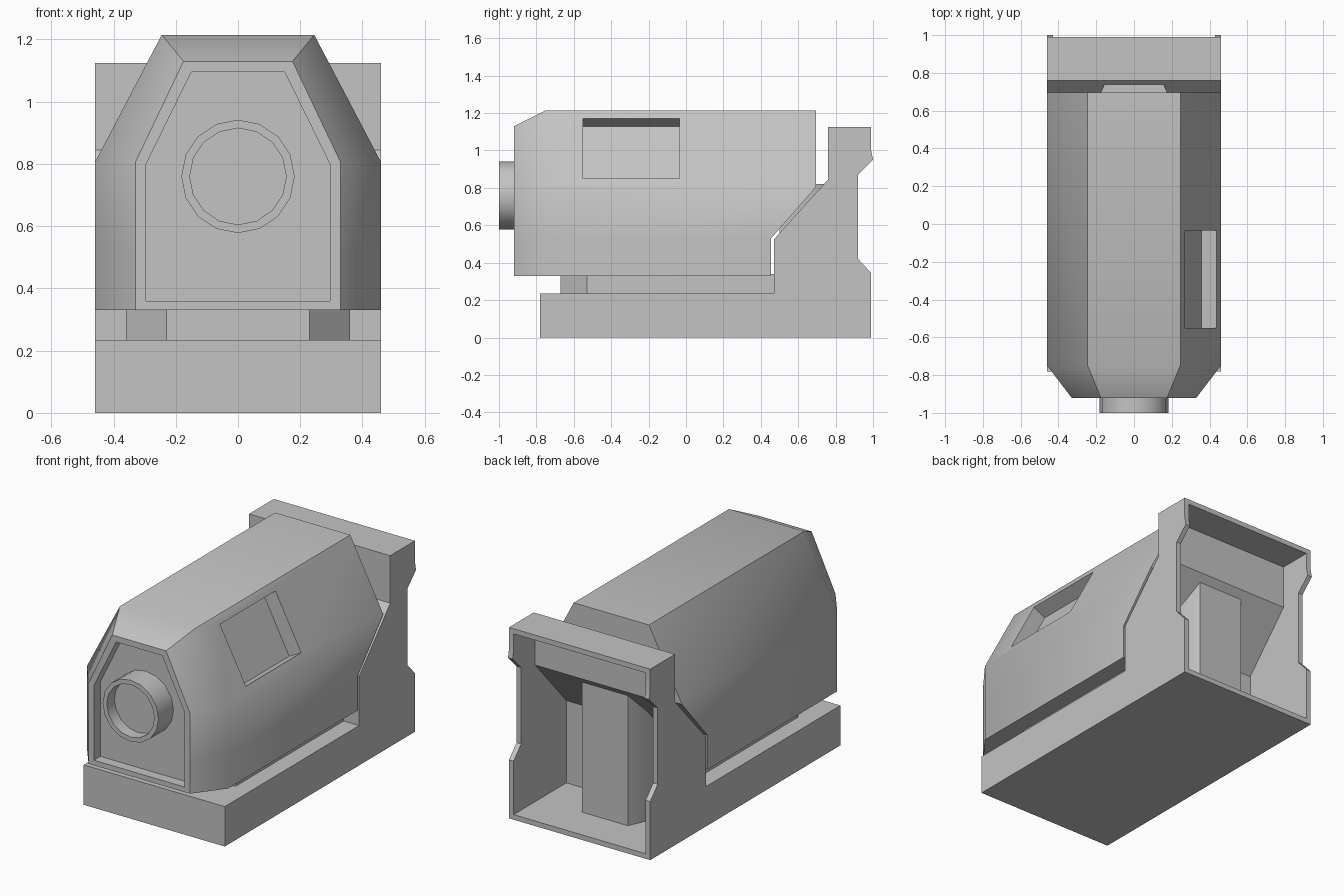
import bpy, bmesh, math
from mathutils import Vector

cube = bpy.data.objects.get("Cube")
if cube:
    bpy.data.objects.remove(cube, do_unlink=True)

grey = bpy.data.materials.new("plain_grey")
grey.use_nodes = True
grey.diffuse_color = (0.55, 0.55, 0.55, 1)
grey.node_tree.nodes["Principled BSDF"].inputs["Base Color"].default_value = grey.diffuse_color


def finish(name, bm):
    bmesh.ops.recalc_face_normals(bm, faces=bm.faces)
    mesh = bpy.data.meshes.new(name)
    bm.to_mesh(mesh)
    bm.free()
    mesh.materials.append(grey)
    obj = bpy.data.objects.new(name, mesh)
    bpy.context.collection.objects.link(obj)
    return obj


def prism(name, points, axis, low, high):
    """Extrude a 2D outline along one axis; the outline uses the other two in order."""
    bm = bmesh.new()
    verts = []
    for a, b in points:
        co = [a, b]
        co.insert("xyz".index(axis), low)
        verts.append(bm.verts.new(co))
    face = bm.faces.new(verts)
    moved = bmesh.ops.extrude_face_region(bm, geom=[face])["geom"]
    step = Vector([high - low if c == axis else 0 for c in "xyz"])
    bmesh.ops.translate(bm, vec=step, verts=[g for g in moved if isinstance(g, bmesh.types.BMVert)])
    return finish(name, bm)


def mirrored(half):
    return half + [(-a, b) for a, b in reversed(half)]


def activate(obj):
    bpy.ops.object.select_all(action="DESELECT")
    obj.select_set(True)
    bpy.context.view_layer.objects.active = obj


def cut(obj, cutter):
    mod = obj.modifiers.new("cut", "BOOLEAN")
    mod.operation = "DIFFERENCE"
    mod.solver = "EXACT"
    mod.object = cutter
    activate(obj)
    bpy.ops.object.modifier_apply(modifier=mod.name)
    bpy.data.objects.remove(cutter, do_unlink=True)


# Stand: side profile, hollowed out from the back
stand = prism("stand", [(-0.78, 0), (0.99, 0), (0.99, 0.345), (0.92, 0.42), (0.92, 0.87),
                        (1.0, 0.95), (0.99, 1.0), (0.99, 1.125), (0.76, 1.125), (0.76, 0.845),
                        (0.47, 0.525), (0.47, 0.235), (-0.78, 0.235)], "x", -0.46, 0.46)
cut(stand, prism("stand_cavity", [(0.5, 0.03), (1.1, 0.03), (1.1, 1.095), (0.79, 1.095),
                                  (0.79, 0.835), (0.5, 0.515)], "x", -0.43, 0.43))

# Pedestal between base and housing, and the column joining the housing to the stand
pedestal = prism("pedestal", mirrored([(0.36, 0.48), (0.36, -0.53), (0.23, -0.67)]), "z", 0.225, 0.34)
column = prism("column", mirrored([(0.2, 0.5), (0.2, 0.64), (0.15, 0.755)]), "z", 0.02, 0.82)

# Housing: three section rings joined by quads
def ring(width, top_width, top, ys):
    half = [(width, 0.33), (width, 0.53), (width, 0.805), (top_width, top)]
    pairs = list(zip(half, ys))
    right = [(x, y, z) for (x, z), y in pairs]
    return right + [(-x, y, z) for x, y, z in reversed(right)]


bm = bmesh.new()
rings = [[bm.verts.new(co) for co in r] for r in (
    ring(0.33, 0.175, 1.13, [-0.92] * 4),
    ring(0.46, 0.245, 1.215, [-0.75] * 4),
    ring(0.46, 0.245, 1.215, [0.455, 0.455, 0.695, 0.695]))]
for r0, r1 in zip(rings, rings[1:]):
    for i in range(8):
        j = (i + 1) % 8
        bm.faces.new((r0[i], r0[j], r1[j], r1[i]))
bm.faces.new(rings[0])
back = rings[2]
for i in range(3):
    bm.faces.new((back[i], back[i + 1], back[6 - i], back[7 - i]))
housing = finish("housing", bm)

# Recessed front panel
cut(housing, prism("panel_cutter", mirrored([(0.295, 0.36), (0.295, 0.8), (0.15, 1.095)]),
                   "y", -1.0, -0.86))

# Window recess, sunk square to the sloping side
upper, lower = Vector((0.269, 1.17)), Vector((0.436, 0.85))
normal = Vector((0.41, 0.215)).normalized()
outline = [upper - normal * 0.088, lower - normal * 0.088, lower + normal * 0.1, upper + normal * 0.1]
cut(housing, prism("window_cutter", outline, "y", -0.55, -0.035))

# Hollow round nozzle on the front panel
def circle(radius, sides=16):
    return [(radius * math.cos(math.tau * i / sides), 0.76 + radius * math.sin(math.tau * i / sides))
            for i in range(sides)]


nozzle = prism("nozzle", circle(0.182), "y", -1.0, -0.85)
cut(nozzle, prism("nozzle_cutter", circle(0.155), "y", -1.1, -0.93))

# Soft shading with crisp edges
for obj in (stand, pedestal, column, housing, nozzle):
    activate(obj)
    bpy.ops.object.shade_smooth_by_angle(angle=math.radians(40))
